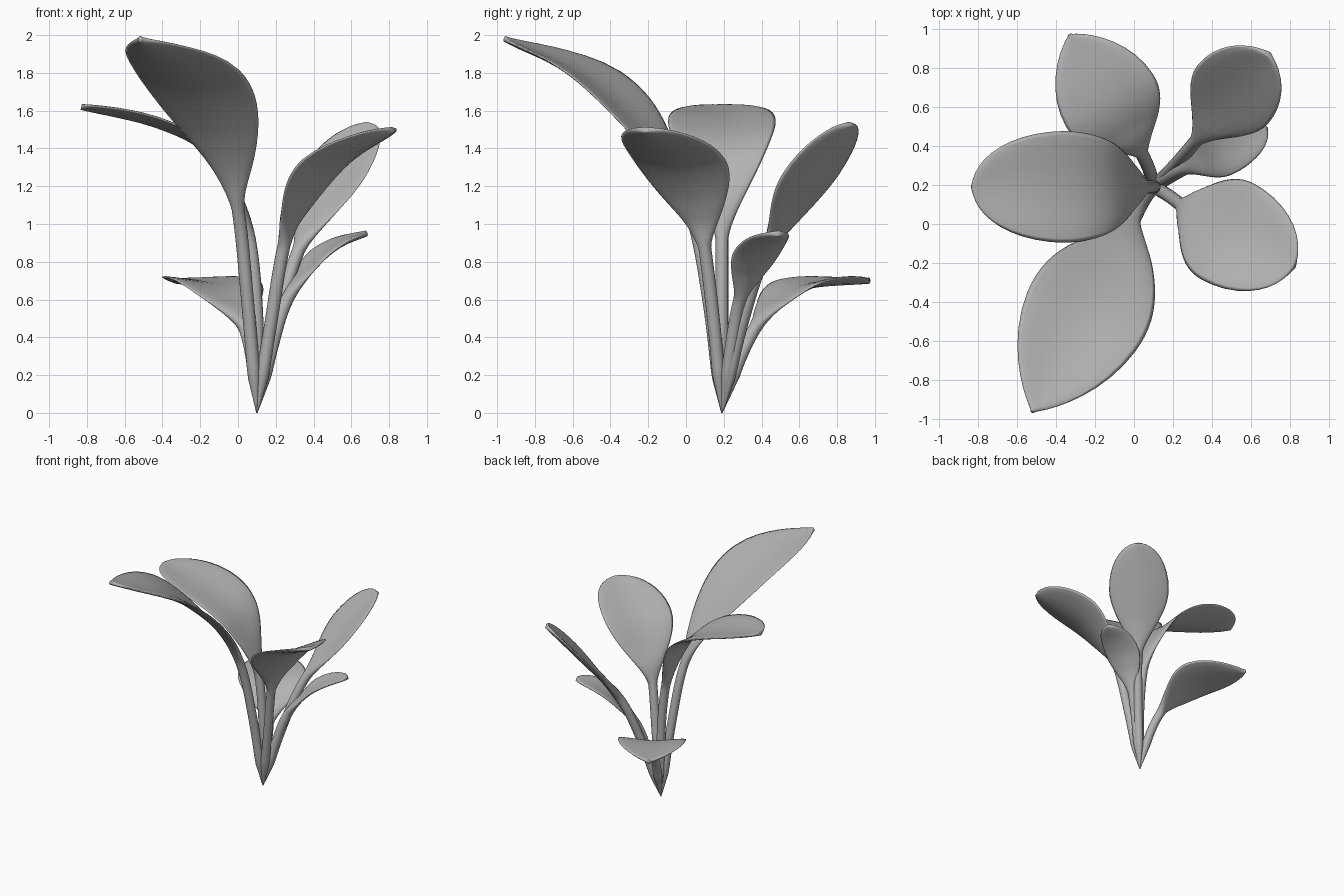
import bpy, bmesh
from math import sin, cos, pi
from mathutils import Vector

if "Cube" in bpy.data.objects:
    bpy.data.objects.remove(bpy.data.objects["Cube"])

grey = bpy.data.materials.new("leaf_grey")
grey.use_nodes = True
COLOUR = (0.45, 0.45, 0.45, 1)
grey.diffuse_color = COLOUR
grey.node_tree.nodes["Principled BSDF"].inputs["Base Color"].default_value = COLOUR

ROOT = (0.1, 0.19, 0)
STEM, THIN, SIDES = 0.034, 0.016, 16


def spline(points, steps=10):
    """Smooth path through the points, denser towards the tip."""
    p = [Vector(q) for q in points]
    p = [2 * p[0] - p[1]] + p + [2 * p[-1] - p[-2]]
    path, last = [], len(p) - 4
    for i in range(last + 1):
        a, b, c, d = p[i:i + 4]
        for k in range(steps):
            t = k / steps
            if i == last:
                t = 1 - (1 - t) ** 2
            path.append(0.5 * (2 * b + (c - a) * t + (2 * a - 5 * b + 4 * c - d) * t ** 2
                               + (3 * b - a - 3 * c + d) * t ** 3))
    return path + [p[-2]], steps


def leaf(name, points, start, width, peak, tip, cup=0.15, roll=0.0):
    """Round stem that flattens into a cupped blade from point number start."""
    path, steps = spline([ROOT] + points)
    first = start * steps
    run = [0.0]
    for a, b in zip(path, path[1:]):
        run.append(run[-1] + (b - a).length)
    heading = path[-1] - path[first]
    across = Vector((heading.y, -heading.x, 0)).normalized()

    bm = bmesh.new()
    rings = []
    for i, c in enumerate(path):
        tangent = (path[min(i + 1, len(path) - 1)] - path[max(i - 1, 0)]).normalized()
        side = (across - tangent * across.dot(tangent)).normalized()
        up = side.cross(tangent)
        side, up = side * cos(roll) + up * sin(roll), up * cos(roll) - side * sin(roll)
        s = max(0, (run[i] - run[first]) / (run[-1] - run[first]))
        stem = STEM * min(1, 0.1 + c.z / 0.22)
        grow = sin(pi / 2 * min(1, s / peak)) ** 1.4
        w = stem + (width - stem) * grow
        if s > peak:
            w = max(0.012, width * (1 - ((s - peak) / (1 - peak)) ** 2) ** tip)
        th = stem + (THIN - stem) * min(1, grow * 1.5)
        ring = []
        for k in range(SIDES):
            a = 2 * pi * k / SIDES
            lift = th * sin(a) + cup * grow * w * abs(cos(a)) ** 1.4
            ring.append(bm.verts.new(c + side * w * cos(a) + up * lift))
        rings.append(ring)
    for r, q in zip(rings, rings[1:]):
        for k in range(SIDES):
            n = (k + 1) % SIDES
            bm.faces.new((r[k], r[n], q[n], q[k]))
    bm.faces.new(rings[0][::-1])
    bm.faces.new(rings[-1])
    bmesh.ops.recalc_face_normals(bm, faces=bm.faces)
    for f in bm.faces:
        f.smooth = True
    mesh = bpy.data.meshes.new(name)
    bm.to_mesh(mesh)
    bm.free()
    mesh.materials.append(grey)
    bpy.context.collection.objects.link(bpy.data.objects.new(name, mesh))


# Tall pointed leaf arching to the front
leaf("front_leaf", [(0.05, 0.12, 0.6), (0, 0.02, 1.08), (-0.08, -0.17, 1.42),
                    (-0.28, -0.52, 1.77), (-0.52, -0.96, 1.98)], 2, 0.32, 0.58, 0.85)
# Broad round leaf to the right side
leaf("right_leaf", [(0.1, 0.19, 0.5), (0.06, 0.19, 0.92), (-0.03, 0.19, 1.2),
                    (-0.18, 0.19, 1.4), (-0.45, 0.19, 1.53), (-0.83, 0.19, 1.62)],
     2, 0.285, 0.62, 0.5)
# Low pointed leaf to the back
leaf("back_low_leaf", [(0.08, 0.27, 0.25), (0.04, 0.36, 0.44), (-0.02, 0.46, 0.57),
                       (-0.13, 0.64, 0.67), (-0.33, 0.97, 0.7)], 2, 0.26, 0.5, 0.8)
# Round leaf to the front left
leaf("front_left_leaf", [(0.17, 0.15, 0.45), (0.24, 0.1, 0.87), (0.31, 0.06, 1.07),
                         (0.5, -0.05, 1.31), (0.82, -0.22, 1.5)], 2, 0.28, 0.58, 0.5)
# Steep round leaf to the back left
leaf("back_left_leaf", [(0.2, 0.29, 0.45), (0.32, 0.43, 0.86), (0.52, 0.68, 1.24),
                        (0.69, 0.87, 1.53)], 2, 0.235, 0.58, 0.5)
# Small leaf low on the left side
leaf("left_small_leaf", [(0.18, 0.24, 0.35), (0.26, 0.285, 0.6), (0.4, 0.36, 0.79),
                         (0.53, 0.42, 0.89), (0.68, 0.49, 0.95)], 2, 0.14, 0.55, 0.5)
